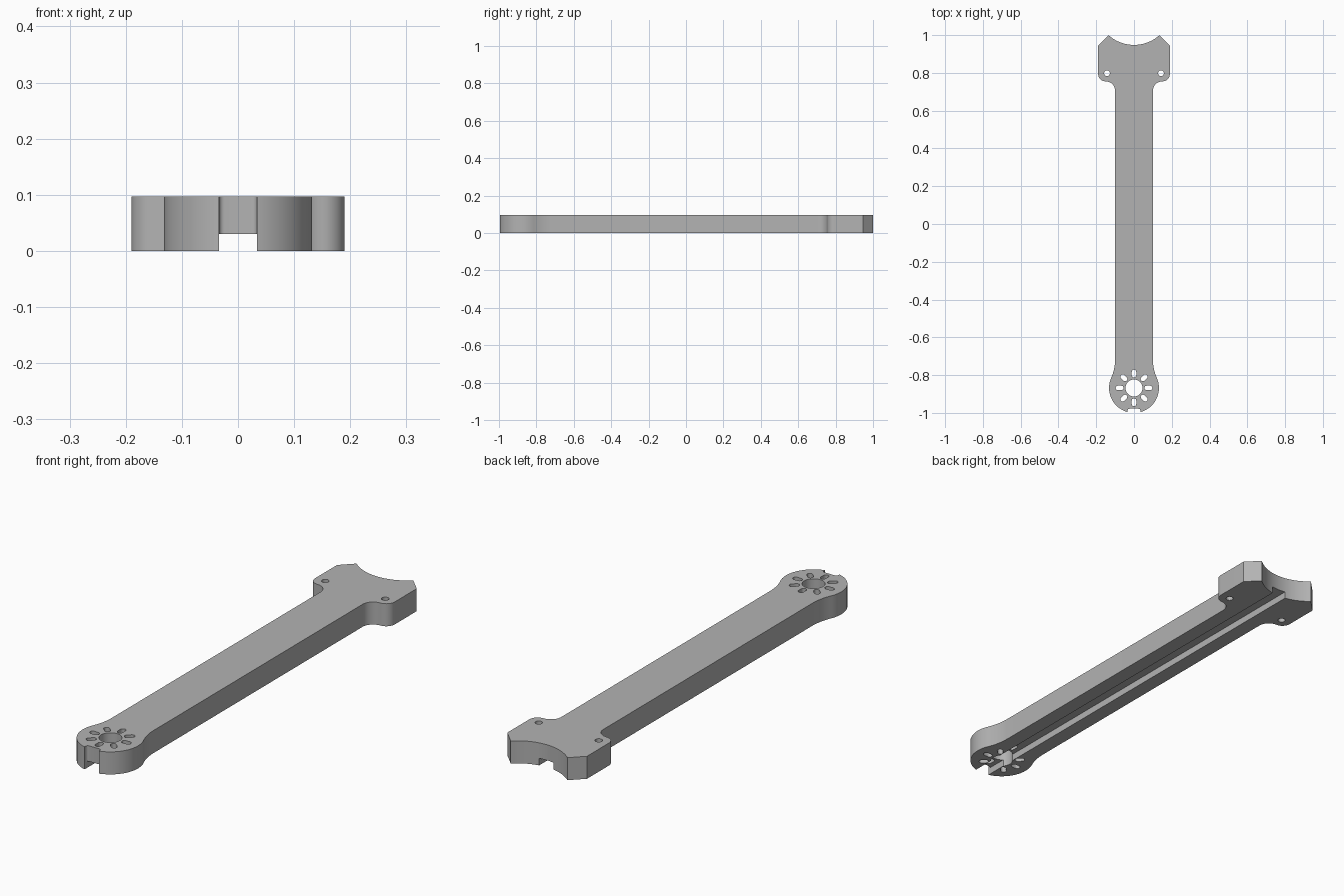
import bpy, bmesh
from math import cos, sin, pi, radians, atan2, hypot, sqrt

if "Cube" in bpy.data.objects:
    bpy.data.objects.remove(bpy.data.objects["Cube"], do_unlink=True)

HEIGHT = 0.097
HUB_Y, HUB_R = -0.868, 0.132
NECK = 0.1

grey = bpy.data.materials.new("plain grey")
grey.use_nodes = True
colour = (0.45, 0.45, 0.45, 1)
grey.diffuse_color = colour
grey.node_tree.nodes["Principled BSDF"].inputs["Base Color"].default_value = colour


def arc(cx, cy, r, start, end, steps=12):
    """Points along an arc, angles in degrees."""
    angles = [radians(start + (end - start) * i / steps) for i in range(steps + 1)]
    return [(cx + r * cos(a), cy + r * sin(a)) for a in angles]


def prism(name, outline, z0, z1):
    """Extrude a flat outline between two heights."""
    bm = bmesh.new()
    face = bm.faces.new([bm.verts.new((x, y, z0)) for x, y in outline])
    top = bmesh.ops.extrude_face_region(bm, geom=[face])["geom"]
    bmesh.ops.translate(bm, vec=(0, 0, z1 - z0),
                        verts=[v for v in top if isinstance(v, bmesh.types.BMVert)])
    bmesh.ops.recalc_face_normals(bm, faces=bm.faces)
    mesh = bpy.data.meshes.new(name)
    bm.to_mesh(mesh)
    bm.free()
    mesh.materials.append(grey)
    obj = bpy.data.objects.new(name, mesh)
    bpy.context.collection.objects.link(obj)
    return obj


def cut(target, outline, z0=-0.1, z1=0.2):
    """Subtract a prism from the target and discard the cutter."""
    cutter = prism("cutter", outline, z0, z1)
    cutter.hide_render = True
    mod = target.modifiers.new("cut", "BOOLEAN")
    mod.operation, mod.solver, mod.object = "DIFFERENCE", "EXACT", cutter
    bpy.context.view_layer.objects.active = target
    bpy.ops.object.modifier_apply(modifier=mod.name)
    bpy.data.objects.remove(cutter, do_unlink=True)


def slot(cx, cy, angle, half, r):
    """Rounded slot whose long axis points along the angle."""
    dx, dy = half * cos(radians(angle)), half * sin(radians(angle))
    return (arc(cx + dx, cy + dy, r, angle - 90, angle + 90, 8)
            + arc(cx - dx, cy - dy, r, angle + 90, angle + 270, 8))


# Right half of the outline: round hub, neck flare, then the wide clamp end
flare_y = -0.715
rise = flare_y - HUB_Y
flare_r = (NECK**2 + rise**2 - HUB_R**2) / (2 * (HUB_R - NECK))
tangent = atan2(rise, NECK + flare_r) * 180 / pi
half = arc(0, HUB_Y, HUB_R, -90, tangent, 28)
half += arc(NECK + flare_r, flare_y, flare_r, 180 + tangent, 180)[1:]
half += arc(0.15, 0.705, 0.05, 180, 90)
half += arc(0.15, 0.795, 0.04, -90, 0)[1:]
half += [(0.19, 0.945)]
# Concave seat across the clamp end
corner, sag = 0.135, 0.052
seat_r = (corner**2 + sag**2) / (2 * sag)
seat_y = 1 - sag + seat_r
sweep = atan2(corner, seat_y - 1) * 180 / pi
half += arc(0, seat_y, seat_r, -90 + sweep, -90, 16)
outline = half + [(-x, y) for x, y in reversed(half[1:-1])]
arm = prism("motor_arm", outline, 0, HEIGHT)

# Wire groove along the underside and its notch at the hub tip
g = 0.034
cut(arm, [(-g, -1.2), (g, -1.2), (g, 1.2), (-g, 1.2)], -0.1, 0.03)
r, depth = 0.01, -0.978
cut(arm, [(-g, -1.2), (g, -1.2)] + arc(g - r, depth - r, r, 0, 90, 6)
    + arc(r - g, depth - r, r, 90, 180, 6))

# Shaft hole with a ring of radial slots
cut(arm, arc(0, HUB_Y, 0.045, 0, 350, 35))
for i in range(8):
    a = i * 45
    cut(arm, slot(0.076 * cos(radians(a)), HUB_Y + 0.076 * sin(radians(a)), a, 0.009, 0.012))

# Bolt holes in the clamp end
for side in (-1, 1):
    cut(arm, arc(side * 0.143, 0.798, 0.015, 0, 345, 23))

bpy.ops.object.select_all(action="DESELECT")
arm.select_set(True)
bpy.context.view_layer.objects.active = arm
bpy.ops.object.shade_smooth_by_angle(angle=radians(30))
